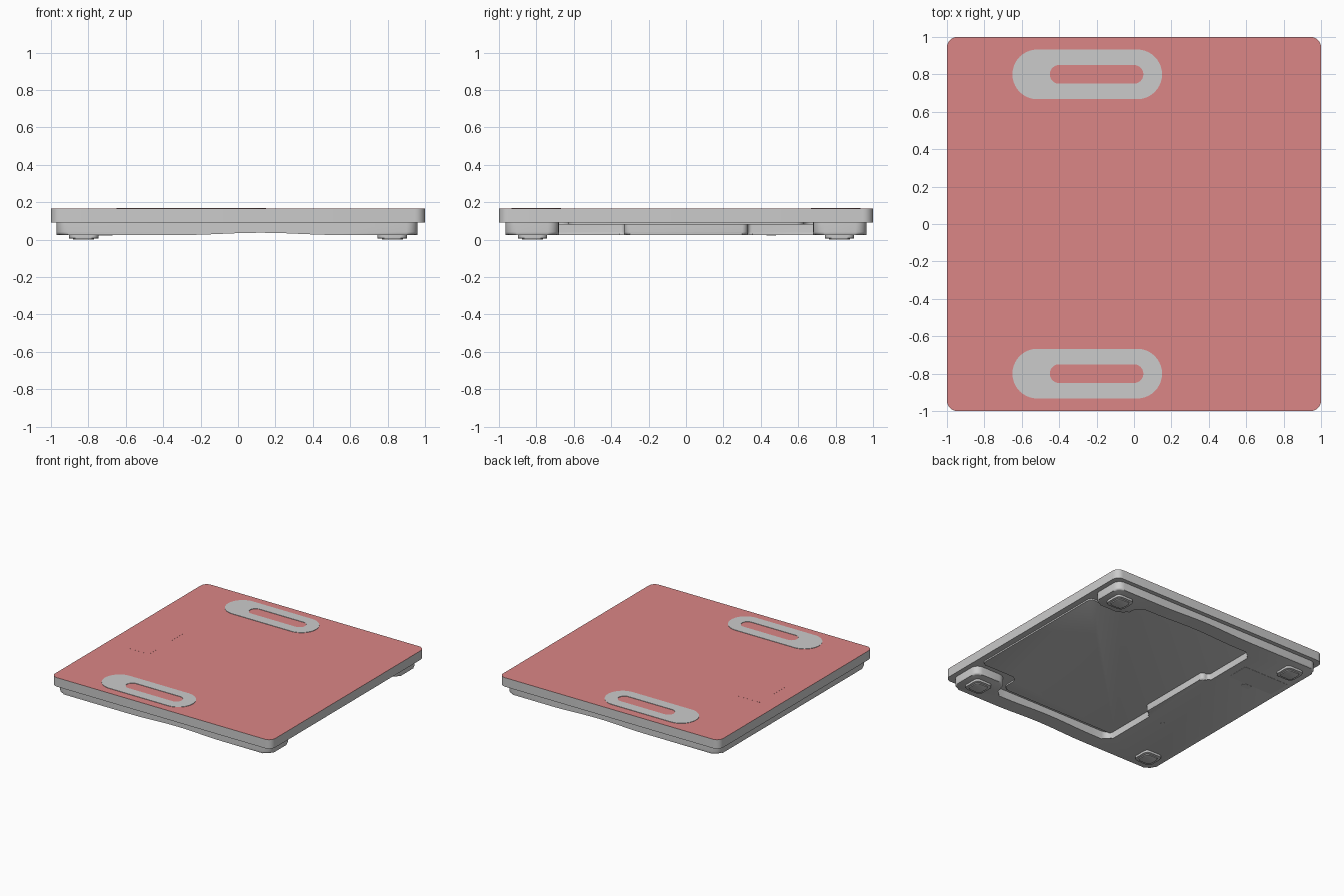
import bpy, bmesh, math
from mathutils import Vector

if "Cube" in bpy.data.objects:
    bpy.data.objects.remove(bpy.data.objects["Cube"])

red = bpy.data.materials.new("red_glass")
red.diffuse_color = (0.71, 0.24, 0.24, 1)
red.use_nodes = True
red.node_tree.nodes["Principled BSDF"].inputs["Base Color"].default_value = red.diffuse_color


def rounded(pts, steps=6):
    """Outline from (x, y, radius) corners."""
    out = []
    for i, (x, y, r) in enumerate(pts):
        p = Vector((x, y))
        a = (Vector(pts[i - 1][:2]) - p).normalized()
        b = (Vector(pts[(i + 1) % len(pts)][:2]) - p).normalized()
        th = a.angle(b)
        c = p + (a + b).normalized() * r / math.sin(th / 2)
        u = p + a * r / math.tan(th / 2) - c
        w = p + b * r / math.tan(th / 2) - c
        f = math.pi - th
        for k in range(steps + 1):
            t = k / steps
            out.append(c + (u * math.sin((1 - t) * f) + w * math.sin(t * f)) / math.sin(f))
    return out


def rect(x0, x1, y0, y1, r, steps=6):
    return rounded([(x0, y0, r), (x1, y0, r), (x1, y1, r), (x0, y1, r)], steps)


def finish(name, bm, mat=None):
    bmesh.ops.recalc_face_normals(bm, faces=bm.faces)
    me = bpy.data.meshes.new(name)
    bm.to_mesh(me)
    bm.free()
    me.shade_smooth()
    me.set_sharp_from_angle(angle=math.radians(35))
    if mat:
        me.materials.append(mat)
    ob = bpy.data.objects.new(name, me)
    bpy.context.collection.objects.link(ob)
    return ob


def prism(outline, z0, z1, bevel=0):
    """Extruded outline with an optional rounded bottom edge."""
    bm = bmesh.new()
    low = [bm.verts.new((p.x, p.y, z0)) for p in outline]
    top = [bm.verts.new((p.x, p.y, z1)) for p in outline]
    base = bm.faces.new(low[::-1])
    bm.faces.new(top)
    n = len(low)
    for i in range(n):
        j = (i + 1) % n
        bm.faces.new((low[i], low[j], top[j], top[i]))
    if bevel:
        bmesh.ops.bevel(bm, geom=list(base.edges), offset=bevel, segments=3,
                        profile=0.5, affect='EDGES', clamp_overlap=True)
    return bm


def ring(outer, inner, z0, z1):
    """Flat ring between two outlines with equal point counts."""
    bm = bmesh.new()
    loops = [[bm.verts.new((p.x, p.y, z)) for p in o]
             for o, z in ((outer, z0), (outer, z1), (inner, z1), (inner, z0))]
    n = len(outer)
    for a in range(4):
        A, B = loops[a], loops[(a + 1) % 4]
        for i in range(n):
            j = (i + 1) % n
            bm.faces.new((A[i], A[j], B[j], B[i]))
    return bm


def mirrored(half):
    return half + [(x, -y, r) for x, y, r in reversed(half)]


# platform and coloured top sheet
finish("platform", prism(rect(-1, 1, -1, 1, 0.055), 0.092, 0.165))
finish("top_sheet", prism(rect(-1, 1, -1, 1, 0.055), 0.165, 0.166), red)

# display window
finish("display_window", prism(rect(-0.86, -0.62, -0.27, 0.27, 0.01, 3), 0.165, 0.1664), red)

# electrode rings
for s, side in ((-1, "front"), (1, "back")):
    y = s * 0.8
    outer = rect(-0.65, 0.15, y - 0.133, y + 0.133, 0.1329, 10)
    inner = rect(-0.45, 0.05, y - 0.05, y + 0.05, 0.0499, 10)
    finish(side + "_electrode", ring(outer, inner, 0.165, 0.169))

# C-shaped underbody: rear block with two arms ending in foot lobes
body = prism(rounded(mirrored([
    (-0.97, -0.965, 0.06), (0.96, -0.965, 0.06), (0.96, -0.68, 0.06),
    (0.66, -0.68, 0.08), (0.66, -0.84, 0.05), (-0.45, -0.84, 0.06),
    (-0.45, -0.33, 0.025), (-0.385, -0.33, 0.03)])), 0.025, 0.094, 0.016)
# shallow arch under the arms
for i in range(13):
    bmesh.ops.bisect_plane(body, geom=body.verts[:] + body.edges[:] + body.faces[:],
                           plane_co=(-0.3 + 0.07 * i, 0, 0), plane_no=(1, 0, 0))
for v in body.verts:
    t = (v.co.x - 0.12) / 0.42
    if v.co.z < 0.06 and abs(t) < 1:
        v.co.z += 0.012 * math.cos(t * math.pi / 2) ** 2
finish("underbody", body)

# raised panel inside the recess
finish("recess_panel", prism(rounded(mirrored([
    (-0.5, -0.81, 0.03), (0.6, -0.81, 0.06), (0.6, -0.63, 0.05),
    (0.95, -0.63, 0.04)])), 0.08, 0.094, 0.004))

# feet
for sx, nx in ((-1, "left"), (1, "right")):
    for sy, ny in ((-1, "front"), (1, "back")):
        def sq(h, r):
            x, y = sx * 0.825, sy * 0.82
            return rect(x - h, x + h, y - h, y + h, r)
        finish(f"{ny}_{nx}_foot", prism(sq(0.078, 0.035), 0.007, 0.03, 0.004))
        finish(f"{ny}_{nx}_foot_pad", prism(sq(0.056, 0.025), 0.0, 0.01, 0.003))

# battery cover with latch, and a screw
finish("battery_cover", prism(rect(-0.93, -0.52, 0.48, 0.67, 0.008, 3), 0.0235, 0.03))
finish("battery_latch", prism(rect(-0.75, -0.67, 0.43, 0.48, 0.015, 4), 0.0225, 0.03))
finish("screw", prism(rect(-0.605, -0.575, -0.385, -0.355, 0.0149, 5), 0.0235, 0.03))
